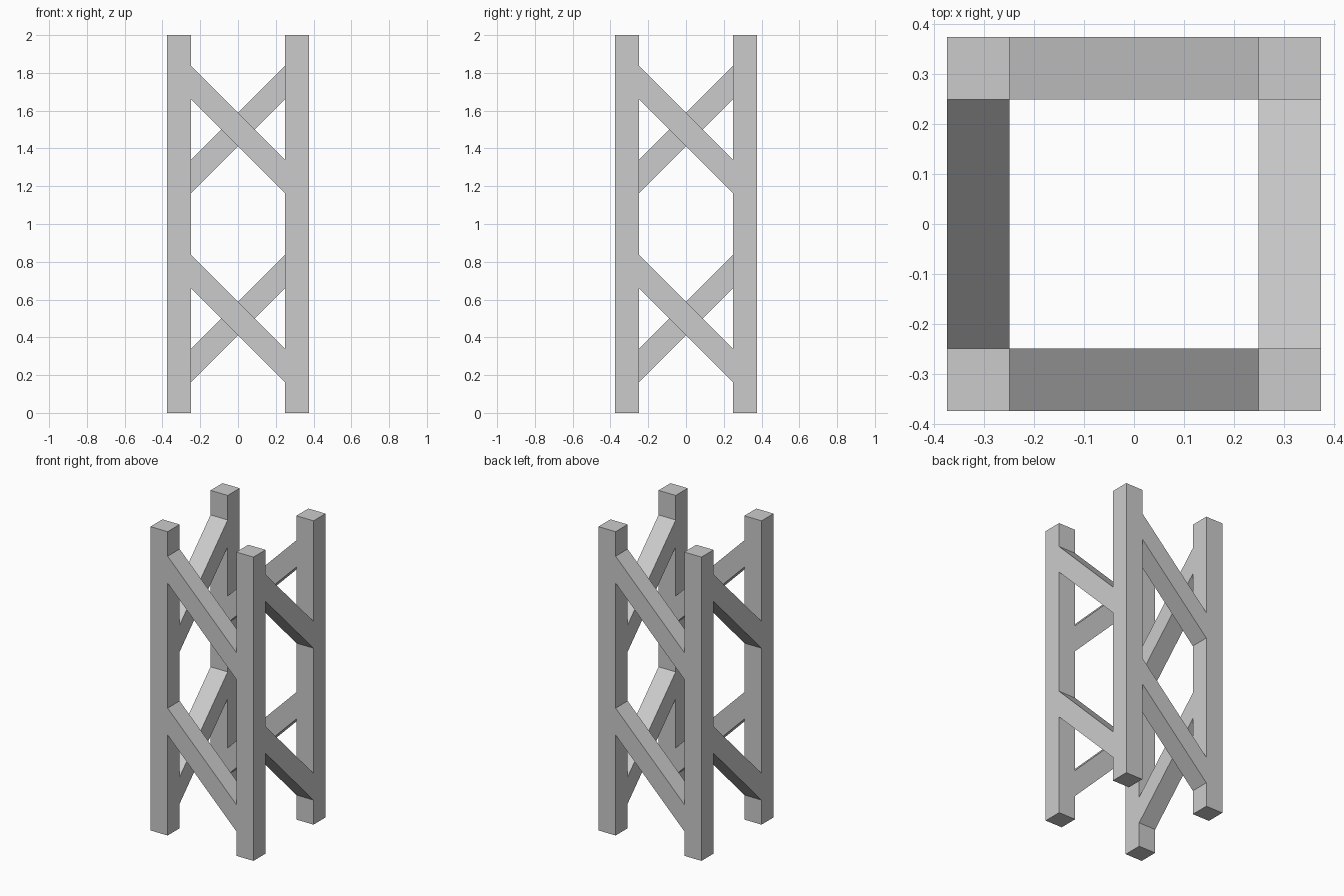
import bpy, bmesh
from math import pi, sqrt
from mathutils import Matrix

if "Cube" in bpy.data.objects:
    bpy.data.objects.remove(bpy.data.objects["Cube"])

W = 0.125            # bar thickness
INNER = 0.25         # half the gap between posts
C = INNER + W / 2    # post centre offset


def extrude_profile(name, points, vec, rot):
    """Extrude a flat polygon along vec, turned about z."""
    bm = bmesh.new()
    face = bm.faces.new([bm.verts.new(p) for p in points])
    ext = bmesh.ops.extrude_face_region(bm, geom=[face])["geom"]
    bmesh.ops.translate(bm, vec=vec, verts=[g for g in ext if isinstance(g, bmesh.types.BMVert)])
    bmesh.ops.recalc_face_normals(bm, faces=bm.faces)
    bm.transform(Matrix.Rotation(rot, 4, "Z"))
    mesh = bpy.data.meshes.new(name)
    bm.to_mesh(mesh)
    bm.free()
    bpy.context.collection.objects.link(bpy.data.objects.new(name, mesh))


h = W * sqrt(2) / 2  # half the vertical height of a 45 degree brace
for i, side in enumerate(("front", "right", "back", "left")):
    rot = i * pi / 2
    # Square corner post
    a, b = -INNER - W, -INNER
    extrude_profile(f"{side}_post", [(a, a, 0), (b, a, 0), (b, b, 0), (a, b, 0)], (0, 0, 2), rot)
    # Diagonal braces, cut vertically where they meet the posts
    for level, z in (("lower", 0.5), ("upper", 1.5)):
        pts = [(-INNER, a, z + 0.25 + h), (-INNER, a, z + 0.25 - h),
               (INNER, a, z - 0.25 - h), (INNER, a, z - 0.25 + h)]
        extrude_profile(f"{side}_{level}_brace", pts, (0, W, 0), rot)
